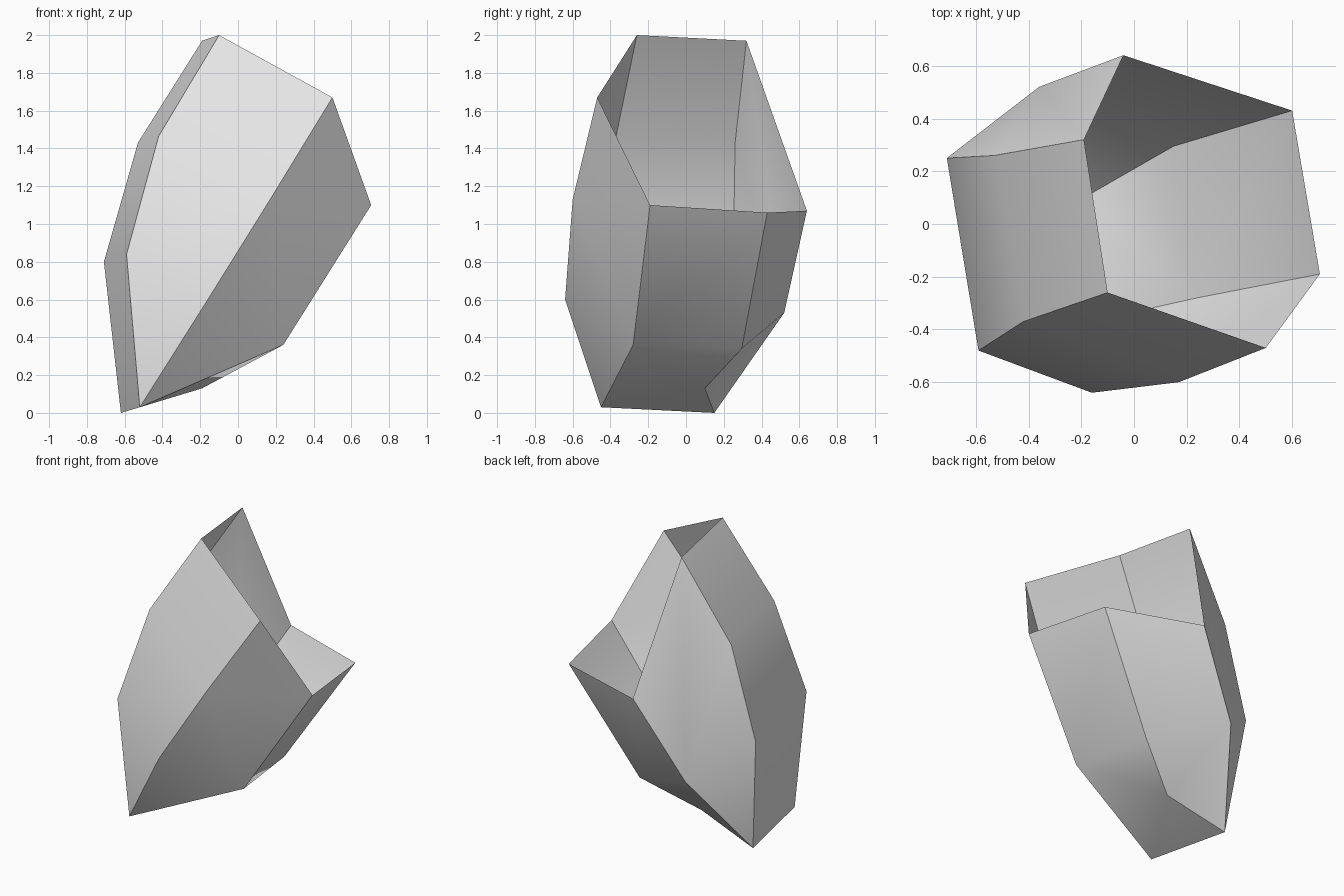
import bpy, bmesh, math

cube = bpy.data.objects.get("Cube")
if cube:
    bpy.data.objects.remove(cube, do_unlink=True)

# One plain grey for the whole shell
grey = bpy.data.materials.new("light_grey")
grey.use_nodes = True
colour = (0.8, 0.8, 0.8, 1.0)
grey.diffuse_color = colour
grey.node_tree.nodes["Principled BSDF"].inputs["Base Color"].default_value = colour

# Shared lower corners where the rails meet
front_foot = (-0.52, -0.45, 0.03)
back_foot = (-0.62, 0.15, 0.0)
back_ridge_mid = (-0.36, 0.52, 0.53)
front_keel = (0.24, -0.28, 0.36)

# Six rails running from the open rim down to the foot, in order around the shell;
# a repeated point turns a quad into a triangle
rails = [
    [(-0.10, -0.26, 2.0), (-0.42, -0.37, 1.465), (-0.59, -0.48, 0.84), front_foot],  # front left
    [(-0.19, 0.32, 1.97), (-0.53, 0.26, 1.43), (-0.71, 0.25, 0.80), back_foot],      # back left
    [(-0.04, 0.64, 1.07), back_ridge_mid, back_ridge_mid, back_foot],                # back ridge
    [(0.60, 0.43, 1.06), (0.15, 0.295, 0.34), (-0.19, 0.10, 0.13), back_foot],       # back right
    [(0.705, -0.19, 1.10), front_keel, front_keel, front_foot],                      # front right
    [(0.50, -0.47, 1.67), (0.17, -0.60, 1.13), (-0.16, -0.64, 0.60), front_foot],    # front ridge
]


def loft_shell(name, rails, material):
    """Skin neighbouring rails all the way round, leaving the rim open."""
    bm = bmesh.new()
    verts = {}
    for p in (p for rail in rails for p in rail):
        if p not in verts:
            verts[p] = bm.verts.new(p)
    for a, b in zip(rails, rails[1:] + rails[:1]):
        for i in range(len(a) - 1):
            corners = list(dict.fromkeys((a[i], b[i], b[i + 1], a[i + 1])))
            if len(corners) > 2:
                bm.faces.new([verts[c] for c in corners])
    mesh = bpy.data.meshes.new(name)
    bm.to_mesh(mesh)
    bm.free()
    mesh.materials.append(material)
    obj = bpy.data.objects.new(name, mesh)
    bpy.context.collection.objects.link(obj)
    return obj


# Faceted open shell
shell = loft_shell("faceted_shell", rails, grey)
bpy.ops.object.select_all(action="DESELECT")
shell.select_set(True)
bpy.context.view_layer.objects.active = shell
bpy.ops.object.shade_smooth_by_angle(angle=math.radians(38))
